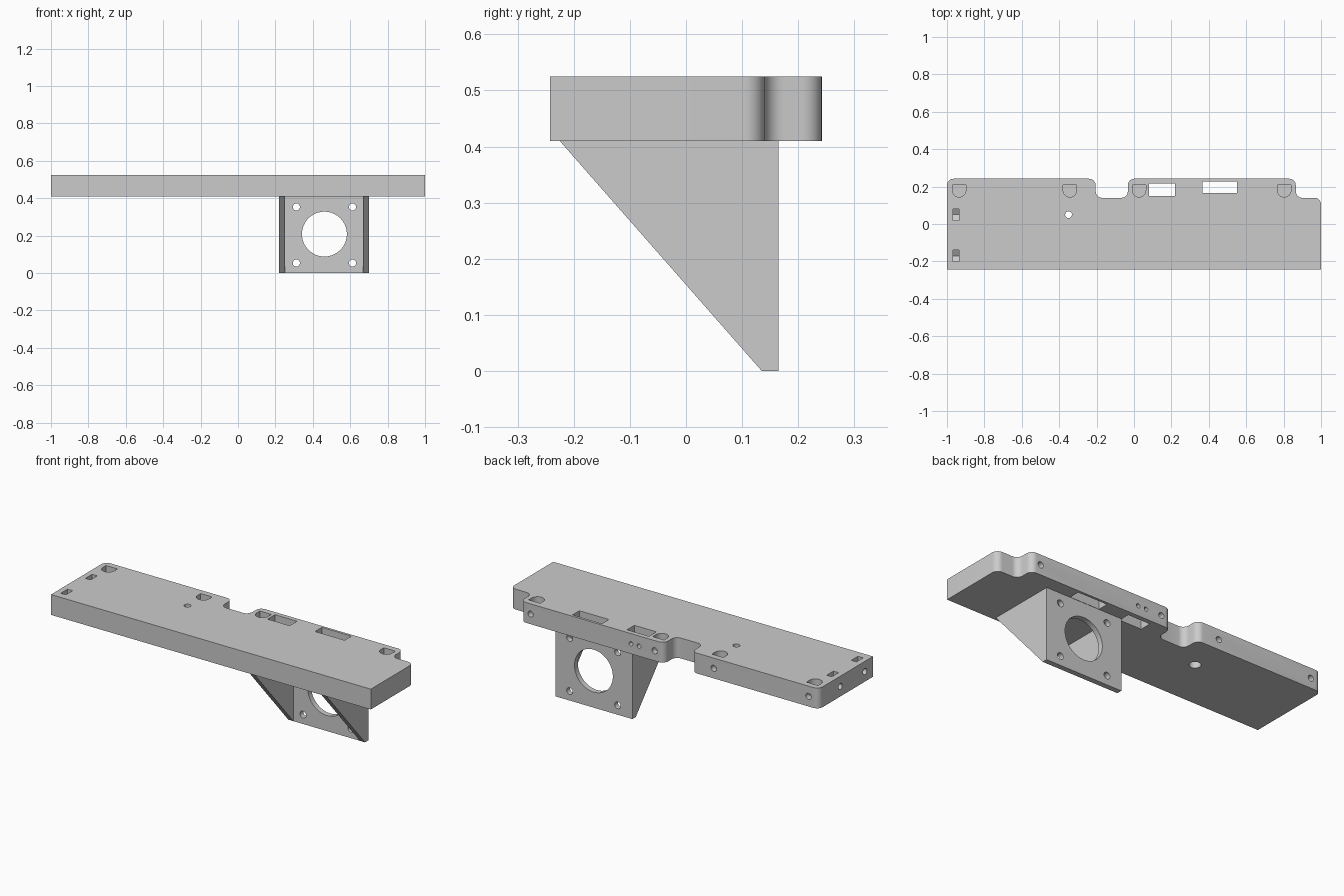
import bpy, bmesh, math
from mathutils import Vector

if "Cube" in bpy.data.objects:
    bpy.data.objects.remove(bpy.data.objects["Cube"])

grey = bpy.data.materials.new("plain_grey")
grey.use_nodes = True
colour = (0.6, 0.6, 0.6, 1)
grey.diffuse_color = colour
grey.node_tree.nodes["Principled BSDF"].inputs["Base Color"].default_value = colour


def prism(name, points, axis, lo, hi):
    """Extrude a 2D profile along an axis from lo to hi."""
    place = {"x": lambda a, b, t: (t, a, b),
             "y": lambda a, b, t: (a, t, b),
             "z": lambda a, b, t: (a, b, t)}[axis]
    bm = bmesh.new()
    rings = [[bm.verts.new(place(a, b, t)) for a, b in points] for t in (lo, hi)]
    bm.faces.new(rings[0])
    bm.faces.new(rings[1])
    for i in range(len(points)):
        j = (i + 1) % len(points)
        bm.faces.new((rings[0][i], rings[0][j], rings[1][j], rings[1][i]))
    bmesh.ops.recalc_face_normals(bm, faces=bm.faces)
    mesh = bpy.data.meshes.new(name)
    bm.to_mesh(mesh)
    bm.free()
    mesh.materials.append(grey)
    obj = bpy.data.objects.new(name, mesh)
    bpy.context.collection.objects.link(obj)
    return obj


def arc(cx, cy, r, start=0, sweep=360, n=32):
    closed = sweep == 360
    steps = n if closed else n + 1
    return [(cx + r * math.cos(math.radians(start + sweep * i / n)),
             cy + r * math.sin(math.radians(start + sweep * i / n))) for i in range(steps)]


def rect(x0, x1, y0, y1):
    return [(x0, y0), (x1, y0), (x1, y1), (x0, y1)]


def fillet(corners, n=8):
    """Round each right-angled corner (x, y, radius)."""
    out = []
    for i, (x, y, r) in enumerate(corners):
        p = Vector((x, y))
        if not r:
            out.append((x, y))
            continue
        u = (Vector(corners[i - 1][:2]) - p).normalized()
        v = (Vector(corners[(i + 1) % len(corners)][:2]) - p).normalized()
        c = p + (u + v) * r
        for k in range(n + 1):
            t = math.pi / 2 * k / n
            q = c - v * r * math.cos(t) - u * r * math.sin(t)
            out.append((q.x, q.y))
    return out


def combine(target, other, operation):
    mod = target.modifiers.new(operation, "BOOLEAN")
    mod.operation, mod.solver, mod.object = operation, "EXACT", other
    bpy.context.view_layer.objects.active = target
    bpy.ops.object.modifier_apply(modifier=mod.name)
    bpy.data.objects.remove(other)


BOTTOM, TOP, MID = 0.41, 0.525, 0.467
FRONT, BACK, STEP, R = -0.242, 0.242, 0.14, 0.035

# Long shelf with a rounded notch and a stepped corner
shelf = prism("shelf_with_motor_bracket", fillet([
    (-1, FRONT, 0), (1, FRONT, 0), (1, STEP, R), (0.865, STEP, R), (0.865, BACK, R),
    (-0.033, BACK, R), (-0.033, STEP, R), (-0.205, STEP, R), (-0.205, BACK, R),
    (-1, BACK, R)]), "z", BOTTOM, TOP)

# Motor bracket: upright plate and two triangular side walls
over = BOTTOM + 0.02
combine(shelf, prism("bracket_plate", rect(0.22, 0.7, 0, over), "y", 0.135, 0.165), "UNION")
gusset = [(0.135, 0), (0.165, 0), (0.165, over), (-0.225, over), (-0.225, BOTTOM)]
for x in (0.22, 0.668):
    combine(shelf, prism("bracket_wall", gusset, "x", x, x + 0.032), "UNION")

cutters = []


def cut(points, axis, lo, hi):
    cutters.append(prism("cutter", points, axis, lo, hi))


# Motor opening and four screw holes
cut(arc(0.462, 0.208, 0.12, n=64), "y", 0.05, 0.3)
for x in (0.312, 0.612):
    for z in (0.053, 0.353):
        cut(arc(x, z, 0.019), "y", 0.1, 0.2)

# Through slots near the back edge
cut(rect(0.08, 0.218, 0.15, 0.216), "z", 0.3, 0.6)
cut(rect(0.365, 0.55, 0.167, 0.228), "z", 0.3, 0.6)
for x in (0.125, 0.175):
    cut(arc(x, MID, 0.012, n=20), "y", 0.18, 0.3)

# Rounded nut pockets with screw holes through the back edge
for x in (-0.935, -0.343, 0.027, 0.803):
    cut([(x + 0.036, 0.208), (x - 0.036, 0.208)] + arc(x, 0.18, 0.036, 180, 180, 16),
        "z", 0.44, 0.6)
    cut(arc(x, MID, 0.017), "y", 0.18, 0.3)

# Upright nut pockets with pointed floors and screw holes through the end
for y in (0.05, -0.17):
    cut([(y - 0.03, 0.6), (y - 0.03, 0.45), (y, 0.432), (y + 0.03, 0.45), (y + 0.03, 0.6)],
        "x", -0.968, -0.936)
    cut(arc(y, MID, 0.017), "x", -1.1, -0.95)

# Counterbored hole through the shelf
cut(arc(-0.35, 0.05, 0.018), "z", 0.3, 0.6)
cut(arc(-0.35, 0.05, 0.03), "z", 0.3, BOTTOM + 0.05)

for cutter in cutters:
    combine(shelf, cutter, "DIFFERENCE")

bpy.ops.object.select_all(action="DESELECT")
shelf.select_set(True)
bpy.context.view_layer.objects.active = shelf
bpy.ops.object.shade_smooth_by_angle(angle=math.radians(30))
